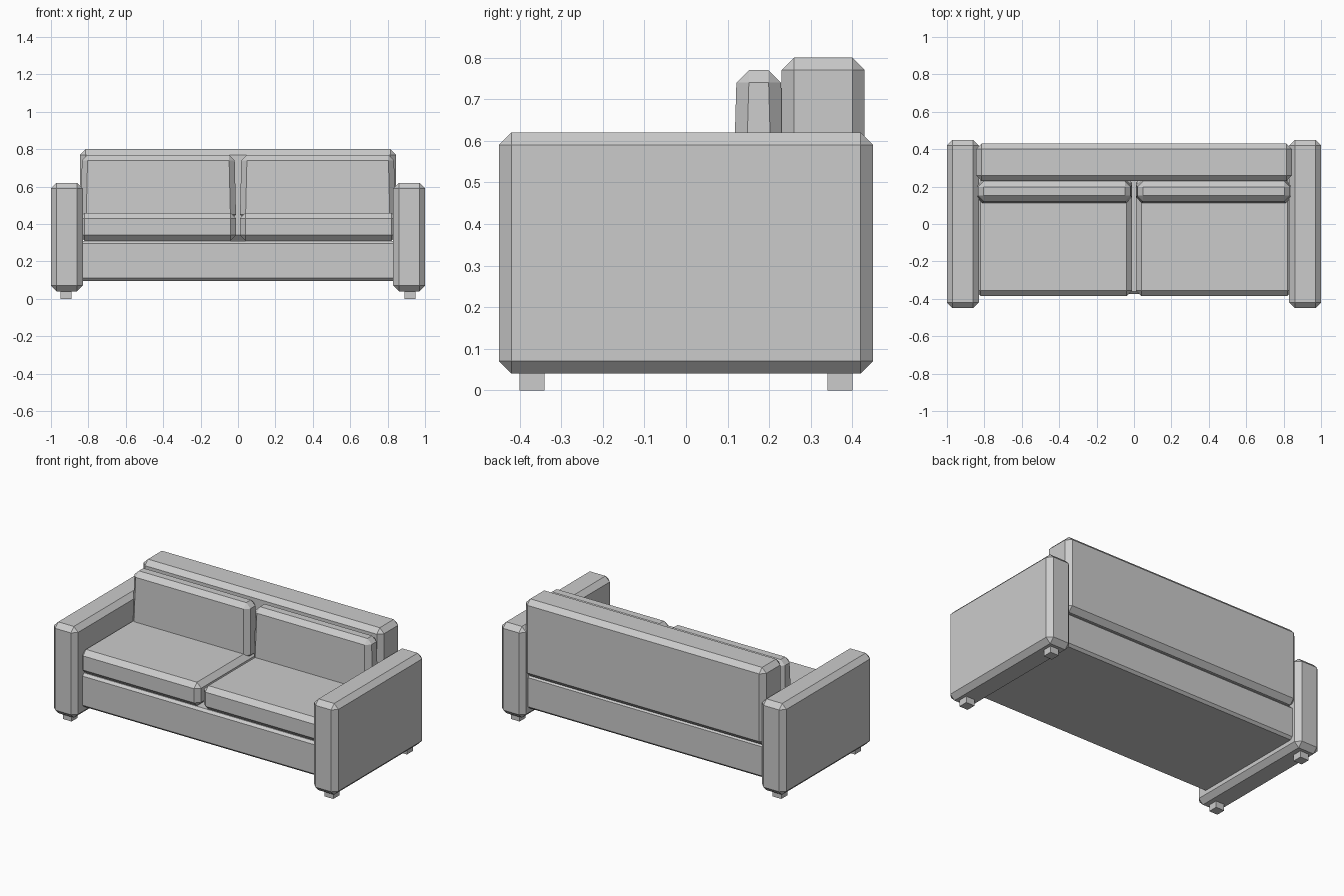
import bpy, bmesh
from mathutils import Vector

if "Cube" in bpy.data.objects:
    bpy.data.objects.remove(bpy.data.objects["Cube"])


def box(name, lo, hi, chamfer=0.0, taper=(1.0, 1.0)):
    """Box between two corners, narrowed at the top by taper, edges chamfered."""
    lo, hi = Vector(lo), Vector(hi)
    mid, size = (lo + hi) / 2, hi - lo
    bm = bmesh.new()
    bmesh.ops.create_cube(bm, size=1)
    for v in bm.verts:
        if v.co.z > 0:
            v.co.x *= taper[0]
            v.co.y *= taper[1]
        v.co = Vector(v.co[i] * size[i] for i in range(3))
    if chamfer:
        bmesh.ops.bevel(bm, geom=bm.edges[:], offset=chamfer * 1.414,
                        offset_type='WIDTH', segments=1, affect='EDGES')
    bmesh.ops.recalc_face_normals(bm, faces=bm.faces[:])
    mesh = bpy.data.meshes.new(name)
    bm.to_mesh(mesh)
    bm.free()
    obj = bpy.data.objects.new(name, mesh)
    obj.location = mid
    bpy.context.collection.objects.link(obj)
    return obj


def pair(name, lo, hi, chamfer=0.0, taper=(1.0, 1.0)):
    """Right-hand part and its mirror image on the left."""
    box("right_" + name, lo, hi, chamfer, taper)
    box("left_" + name, (-hi[0], lo[1], lo[2]), (-lo[0], hi[1], hi[2]), chamfer, taper)


# frame: base and backrest
box("base", (-0.85, -0.375, 0.095), (0.85, 0.40, 0.31), 0.015)
box("backrest", (-0.845, 0.23, 0.31), (0.845, 0.43, 0.80), 0.03)

# arms
pair("arm", (0.83, -0.45, 0.04), (1.0, 0.45, 0.62), 0.03)

# cushions
pair("seat_cushion", (0.01, -0.385, 0.31), (0.85, 0.25, 0.46), 0.03)
pair("back_cushion", (0.01, 0.112, 0.42), (0.842, 0.238, 0.77), 0.03, (0.98, 0.84))

# feet
for y in (-0.37, 0.37):
    pair("front_foot" if y < 0 else "back_foot",
         (0.89, y - 0.03, 0.0), (0.95, y + 0.03, 0.05))
